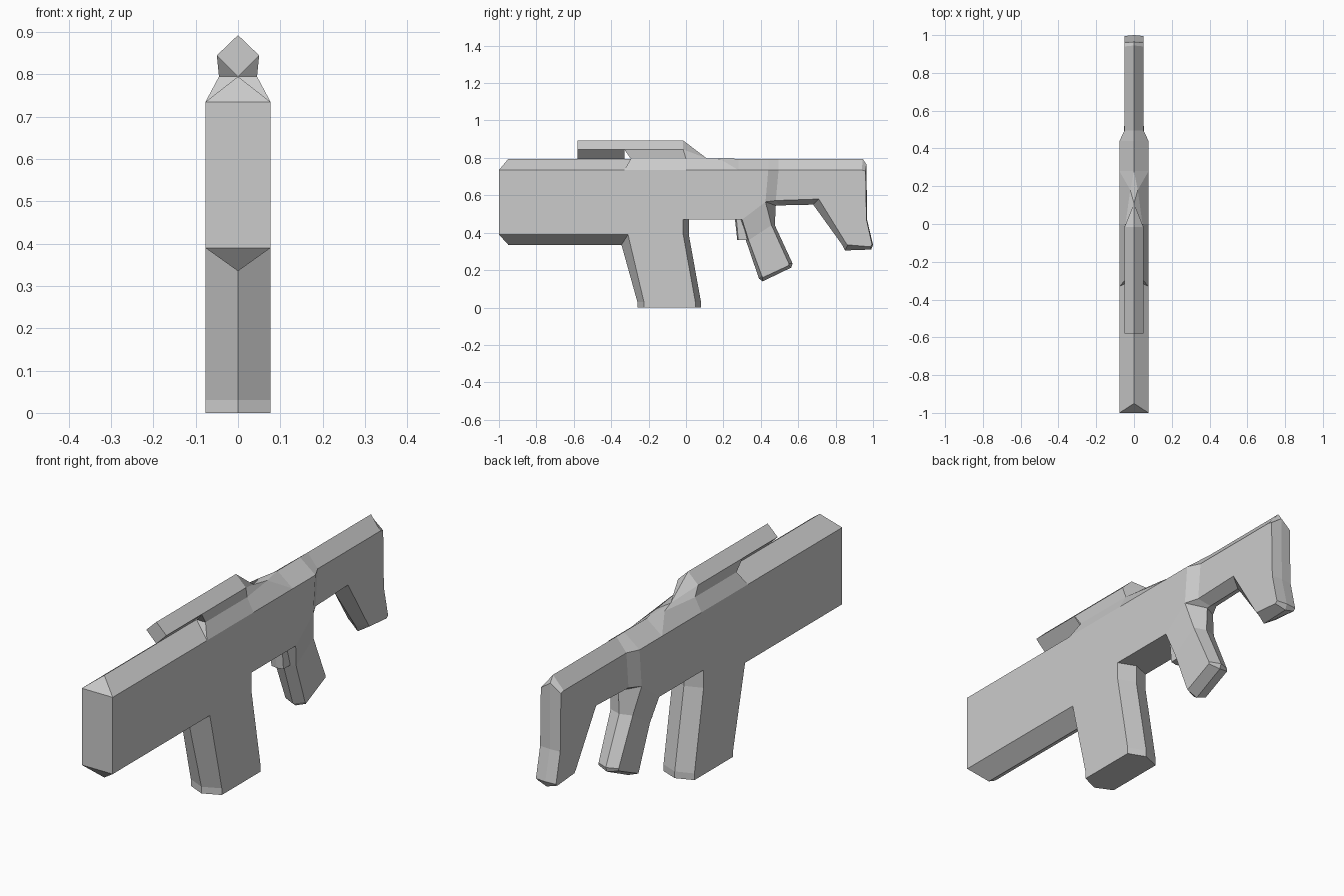
import bpy, bmesh


def half_mesh(name, faces):
    """Build the +x half from faces given as point lists, then mirror it."""
    bm = bmesh.new()
    cache = {}
    for pts in faces:
        ring = []
        for p in pts:
            key = tuple(round(c, 4) for c in p)
            if key not in cache:
                cache[key] = bm.verts.new(key)
            if cache[key] not in ring:
                ring.append(cache[key])
        if len(ring) > 2:
            bm.faces.new(ring)
    bmesh.ops.recalc_face_normals(bm, faces=bm.faces)
    bm.normal_update()
    if sum(f.normal.x * f.calc_area() for f in bm.faces) < 0:
        bmesh.ops.reverse_faces(bm, faces=bm.faces)
    mesh = bpy.data.meshes.new(name)
    bm.to_mesh(mesh)
    bm.free()
    obj = bpy.data.objects.new(name, mesh)
    bpy.context.collection.objects.link(obj)
    obj.modifiers.new("mirror", 'MIRROR')
    return obj


def plate(name, rows, seams=()):
    """Rows are (side_y, side_z, half_width, ridge_y, ridge_z); seam edges get no rim."""
    side = [(w, y, z) for y, z, w, _, _ in rows]
    ridge = [(0, y, z) for _, _, _, y, z in rows]
    faces = [side]
    for i in range(len(rows)):
        j = (i + 1) % len(rows)
        if i not in seams:
            faces.append([side[i], ridge[i], ridge[j], side[j]])
    return half_mesh(name, faces)


W, N = 0.077, 0.05

# receiver with the large front grip
plate("body", [
    (-1, .39, W, -1, .39), (-1, .735, W, -1, .735), (-1, .735, W, -.95, .795),
    (.44, .735, W, .44, .795), (.425, .565, W, .48, .545), (.30, .47, W, .26, .47),
    (-.015, .47, W, .015, .47), (-.015, .39, W, .015, .39), (.05, .03, W, .08, .03),
    (.05, 0, W, .08, 0), (-.225, 0, W, -.26, 0), (-.225, .03, W, -.26, .03),
    (-.31, .39, W, -.345, .335), (-1, .39, W, -.95, .335)], seams=(3, 4))

# bottom of the large grip
half_mesh("grip_base", [[(0, -.26, 0), (W, -.225, 0), (W, .05, 0), (0, .08, 0)]])

# narrowing neck behind the receiver
plate("neck", [
    (.44, .735, W, .44, .795), (.495, .735, N, .495, .795),
    (.48, .572, N, .50, .546), (.425, .565, W, .48, .545)], seams=(1, 3))

# shoulder stock
plate("stock", [
    (.495, .735, N, .495, .795), (.94, .735, N, .945, .795), (.96, .73, N, .965, .765),
    (.965, .47, N, .968, .47), (.995, .335, N, 1, .335), (.985, .325, N, .99, .31),
    (.865, .335, N, .85, .305), (.855, .345, N, .835, .335), (.71, .58, N, .68, .55),
    (.48, .572, N, .50, .546)], seams=(9,))

# rear handle: tapering root and straight lower part
plate("handle_root", [
    (.30, .47, W, .29, .47), (.425, .565, W, .48, .545),
    (.457, .44, .055, .475, .44), (.335, .36, .055, .32, .36)], seams=(0, 2))
plate("handle", [
    (.335, .36, .055, .32, .36), (.457, .44, .055, .475, .44),
    (.55, .235, N, .57, .235), (.55, .225, N, .562, .213),
    (.41, .16, N, .41, .14), (.405, .17, N, .39, .155)], seams=(0,))

# trigger
plate("trigger", [
    (.27, .47, .03, .262, .47), (.33, .47, .03, .33, .47),
    (.335, .36, .03, .335, .36), (.28, .36, .03, .274, .36)], seams=(0, 1))

# sight: diamond bar with a tapered rear
f, m, r = -.58, -.33, -.015
tip = (0, .11, .798)
half_mesh("sight", [
    [(0, f, .893), (N, f, .845), (0, f, .795)],
    [(0, f, .893), (0, r, .893), (N, r, .845), (N, f, .845)],
    [(0, r, .893), tip, (N, r, .845)],
    [(N, f, .845), (N, m, .845), (0, m, .795), (0, f, .795)]])

# mount blending the sight into the receiver top
A = [(N, m, .845), (.045, -.295, .795), (W, m, .735)]
B = [(N, r, .845), (.045, 0, .795), (W, 0, .735)]
C = [tip, (.02, .18, .795), (W, .28, .735)]
half_mesh("sight_mount", [
    [A[0], B[0], B[1], A[1]], [A[1], B[1], B[2], A[2]],
    [B[0], C[0], C[1], B[1]], [B[1], C[1], C[2], B[2]],
    [C[0], C[1], (0, .28, .795)], [C[1], C[2], (0, .28, .795)],
    [A[0], A[1], (0, -.295, .795)], [A[1], A[2], (0, -.295, .795)]])
